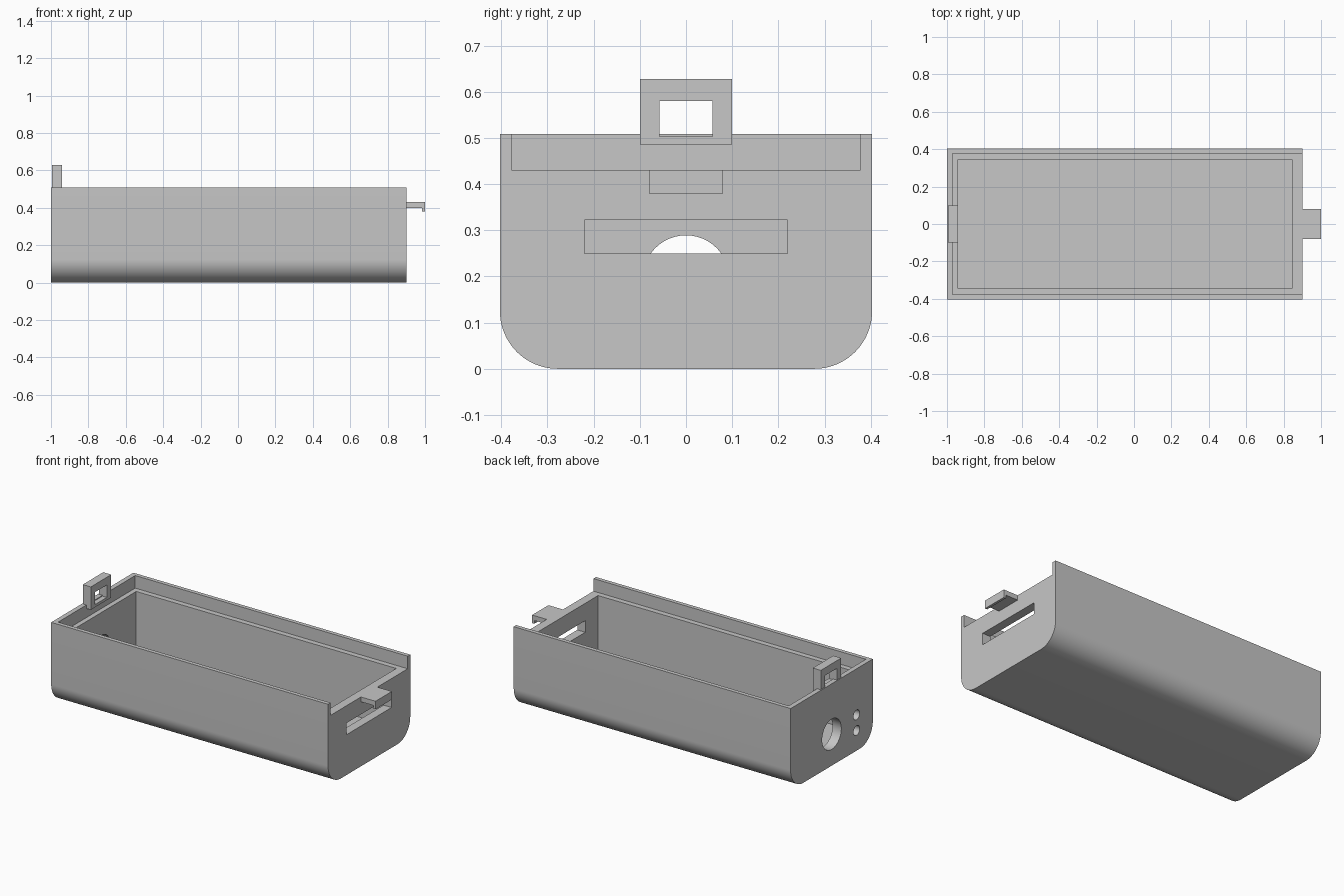
import bpy, bmesh, math
from mathutils import Matrix, Vector

cube = bpy.data.objects.get("Cube")
if cube:
    bpy.data.objects.remove(cube, do_unlink=True)

grey = bpy.data.materials.new("light_grey")
grey.use_nodes = True
colour = (0.57, 0.57, 0.57, 1)
grey.diffuse_color = colour
grey.node_tree.nodes["Principled BSDF"].inputs["Base Color"].default_value = colour


def make(name, bm):
    mesh = bpy.data.meshes.new(name)
    bmesh.ops.recalc_face_normals(bm, faces=bm.faces)
    bm.to_mesh(mesh)
    bm.free()
    mesh.materials.append(grey)
    obj = bpy.data.objects.new(name, mesh)
    bpy.context.collection.objects.link(obj)
    return obj


def box(name, x, y, z, round_bottom=0):
    """Box from (min, max) ranges, optionally with rounded long bottom edges."""
    bm = bmesh.new()
    bmesh.ops.create_cube(bm, size=1)
    for v in bm.verts:
        v.co = Vector([sum(r) / 2 + c * (r[1] - r[0]) for r, c in zip((x, y, z), v.co)])
    if round_bottom:
        edges = [e for e in bm.edges
                 if all(v.co.z < z[0] + 0.001 for v in e.verts)
                 and abs(e.verts[0].co.x - e.verts[1].co.x) > 0.1]
        bmesh.ops.bevel(bm, geom=edges, offset=round_bottom, segments=20,
                        profile=0.5, affect='EDGES')
    return make(name, bm)


def drill(name, y, z, radius):
    """Cylinder along x through the left-hand end wall."""
    bm = bmesh.new()
    place = Matrix.Translation((-0.97, y, z)) @ Matrix.Rotation(math.pi / 2, 4, 'Y')
    bmesh.ops.create_cone(bm, cap_ends=True, segments=48, radius1=radius,
                          radius2=radius, depth=0.14, matrix=place)
    return make(name, bm)


def cut(target, cutters):
    bpy.context.view_layer.objects.active = target
    for c in cutters:
        mod = target.modifiers.new("cut", 'BOOLEAN')
        mod.operation = 'DIFFERENCE'
        mod.solver = 'EXACT'
        mod.object = c
        bpy.ops.object.modifier_apply(modifier=mod.name)
        bpy.data.objects.remove(c, do_unlink=True)


# Open tray with a stepped rim, cable slot and end-wall holes
tray = box("tray", (-1, 0.9), (-0.403, 0.403), (0, 0.508), round_bottom=0.125)
cut(tray, [
    box("rim_step", (-0.97, 1.1), (-0.378, 0.378), (0.43, 0.7)),
    box("cavity", (-0.94, 0.845), (-0.345, 0.345), (0.06, 0.6)),
    box("slot", (0.8, 1), (-0.22, 0.22), (0.25, 0.322)),
    drill("socket_hole", 0, 0.195, 0.094),
    drill("upper_light_hole", -0.244, 0.222, 0.03),
    drill("lower_light_hole", -0.244, 0.125, 0.03),
])

# Latch loop standing on the end wall
loop = box("latch_loop", (-0.995, -0.94), (-0.1, 0.1), (0.486, 0.628))
cut(loop, [box("loop_window", (-1.1, -0.8), (-0.057, 0.057), (0.503, 0.58))])

# Latch tongue with a downturned lip
tongue = box("latch_tongue", (0.87, 1), (-0.08, 0.08), (0.4, 0.43))
cut(tongue, [])
lip = box("latch_lip", (0.985, 1), (-0.08, 0.08), (0.38, 0.402))

# Smooth the rounded surfaces only
bpy.ops.object.select_all(action='DESELECT')
for obj in (tray, loop, tongue, lip):
    obj.select_set(True)
bpy.context.view_layer.objects.active = tray
bpy.ops.object.shade_smooth_by_angle(angle=math.radians(30))
